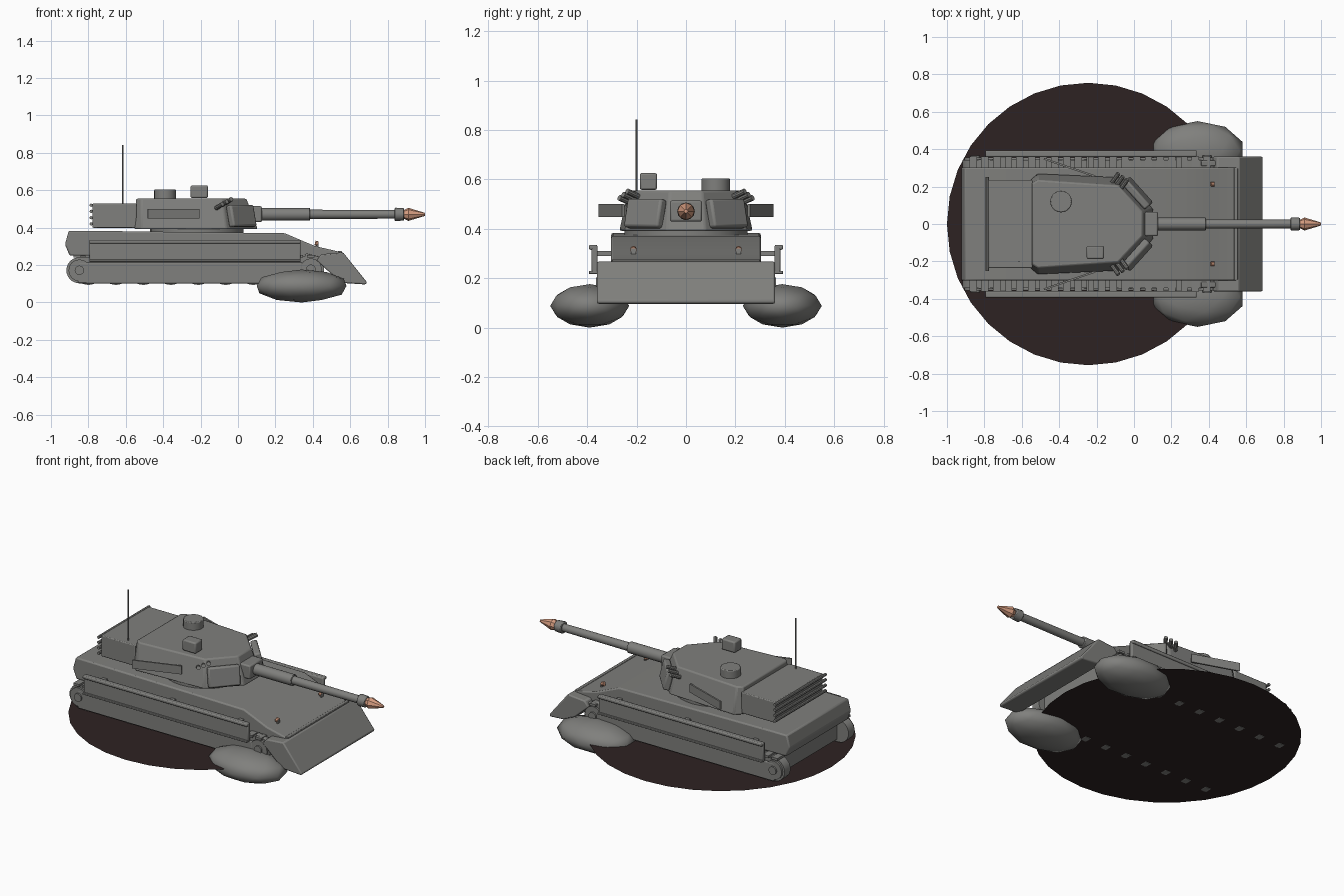
import bpy, bmesh, math
from mathutils import Vector, Matrix

if "Cube" in bpy.data.objects:
    bpy.data.objects.remove(bpy.data.objects["Cube"])


def material(name, rgb):
    m = bpy.data.materials.new(name)
    m.diffuse_color = (*rgb, 1)
    m.use_nodes = True
    m.node_tree.nodes["Principled BSDF"].inputs["Base Color"].default_value = m.diffuse_color
    return m


GREY = material("armour grey", (0.215, 0.215, 0.205))
DARK = material("dark ground disc", (0.027, 0.016, 0.016))
FLAME = material("pale orange", (0.68, 0.34, 0.22))


def finish(name, bm, mat=GREY, bevel=0.0, angle=35):
    bmesh.ops.recalc_face_normals(bm, faces=bm.faces[:])
    me = bpy.data.meshes.new(name)
    bm.to_mesh(me)
    bm.free()
    me.materials.append(mat)
    ob = bpy.data.objects.new(name, me)
    bpy.context.collection.objects.link(ob)
    bpy.ops.object.select_all(action='DESELECT')
    ob.select_set(True)
    bpy.context.view_layer.objects.active = ob
    bpy.ops.object.shade_smooth_by_angle(angle=math.radians(angle))
    if bevel:
        b = ob.modifiers.new("bevel", 'BEVEL')
        b.width, b.segments, b.limit_method = bevel, 2, 'ANGLE'
    return ob


def loft(name, ring_a, ring_b, **kw):
    """Closed solid between two matching rings."""
    bm = bmesh.new()
    a = [bm.verts.new(p) for p in ring_a]
    b = [bm.verts.new(p) for p in ring_b]
    n = len(a)
    bm.faces.new(a)
    bm.faces.new(b[::-1])
    for i in range(n):
        j = (i + 1) % n
        bm.faces.new((a[i], b[i], b[j], a[j]))
    return finish(name, bm, **kw)


def side_prism(name, pts, y0, y1, **kw):
    """Extrude an x-z profile along y."""
    return loft(name, [(x, y0, z) for x, z in pts], [(x, y1, z) for x, z in pts], **kw)


def box(name, centre, size, turn=0.0, tilt=0.0, bevel=0.006, **kw):
    bm = bmesh.new()
    m = (Matrix.Translation(centre) @ Matrix.Rotation(turn, 4, 'Z')
         @ Matrix.Rotation(tilt, 4, 'Y') @ Matrix.Diagonal((*size, 1)))
    bmesh.ops.create_cube(bm, size=1, matrix=m)
    return finish(name, bm, bevel=bevel, **kw)


def rod(name, a, b, r, r2=None, seg=16, **kw):
    a, b = Vector(a), Vector(b)
    bm = bmesh.new()
    m = Matrix.Translation((a + b) / 2) @ (b - a).to_track_quat('Z', 'Y').to_matrix().to_4x4()
    bmesh.ops.create_cone(bm, cap_ends=True, segments=seg, radius1=r,
                          radius2=r if r2 is None else r2, depth=(b - a).length, matrix=m)
    return finish(name, bm, **kw)


# Ground disc
bm = bmesh.new()
bmesh.ops.create_circle(bm, cap_ends=True, segments=32, radius=0.755,
                        matrix=Matrix.Translation((-0.245, 0, 0.097)))
finish("ground_disc", bm, DARK)

# Hull: sloped upper body and narrower lower body
side_prism("upper_hull", [(-0.90, 0.25), (-0.925, 0.31), (-0.905, 0.383), (-0.80, 0.383),
                          (0.25, 0.37), (0.41, 0.302), (0.555, 0.268), (0.52, 0.235)],
           -0.303, 0.303, bevel=0.008)
box("lower_hull", (-0.21, 0, 0.19), (1.26, 0.58, 0.15))
box("bow_strip", (0.545, 0, 0.268), (0.02, 0.60, 0.016), bevel=0.003)

# Front blade
side_prism("front_blade", [(0.42, 0.225), (0.445, 0.258), (0.562, 0.268), (0.69, 0.108),
                           (0.683, 0.096), (0.55, 0.105)], -0.36, 0.36, bevel=0.014)

# Tracks, wheels, skirts, puffs on both sides
rear, front, rad = (-0.848, 0.172), (0.39, 0.178), 0.07
track = [(rear[0] + rad * math.cos(math.radians(t)), rear[1] + rad * math.sin(math.radians(t)))
         for t in range(90, 271, 20)]
track += [(front[0] + rad * math.cos(math.radians(t)), front[1] + rad * math.sin(math.radians(t)))
          for t in range(-90, 91, 20)]
for s, side in ((-1, "right"), (1, "left")):
    side_prism(f"{side}_track", track, s * 0.285, s * 0.343)
    for i in range(21):
        box(f"{side}_track_link", (-0.86 + i * 0.0625, s * 0.325, 0.247), (0.04, 0.07, 0.014),
            bevel=0.0)
    for i in range(7):
        x = -0.8 + i * 0.147
        rod(f"{side}_road_wheel", (x, s * 0.30, 0.167), (x, s * 0.345, 0.167), 0.074)
    for tag, (x, z) in (("idler", rear), ("sprocket", front)):
        rod(f"{side}_{tag}", (x, s * 0.335, z), (x, s * 0.355, z), 0.058)
        rod(f"{side}_{tag}_hub", (x, s * 0.35, z), (x, s * 0.365, z), 0.025)
    box(f"{side}_track_guard", (-0.255, s * 0.347, 0.158), (1.20, 0.018, 0.112))
    box(f"{side}_skirt", (-0.23, s * 0.370, 0.275), (1.13, 0.024, 0.115))
    box(f"{side}_skirt_top_rail", (-0.23, s * 0.376, 0.325), (1.13, 0.034, 0.02))
    box(f"{side}_skirt_bottom_rail", (-0.23, s * 0.376, 0.223), (1.13, 0.034, 0.012), bevel=0.003)
    for x in (-0.7, -0.23, 0.24):
        box(f"{side}_skirt_bracket", (x, s * 0.33, 0.30), (0.03, 0.07, 0.02), bevel=0.0)
    box(f"{side}_blade_arm", (0.42, s * 0.325, 0.23), (0.13, 0.03, 0.035), tilt=0.25)
    box(f"{side}_lamp_post", (0.425, s * 0.213, 0.305), (0.01, 0.02, 0.03), bevel=0.0)
    rod(f"{side}_lamp", (0.412, s * 0.213, 0.318), (0.428, s * 0.213, 0.314), 0.013,
        seg=10, mat=FLAME)

    bm = bmesh.new()
    bmesh.ops.create_icosphere(bm, subdivisions=2, radius=1,
                               matrix=Matrix.Translation((0.34, s * 0.39, 0.088))
                               @ Matrix.Diagonal((0.252, 0.16, 0.088, 1)))
    finish(f"{side}_dust_puff", bm, angle=80)

# Turret body: lower skirt outline lofted to a slightly smaller roof
half = [(-0.555, 0.235), (-0.515, 0.27), (-0.06, 0.25), (0.105, 0.08)]
roof = [(-0.545, 0.215), (-0.515, 0.235), (-0.085, 0.205), (0.045, 0.065)]


def mirror_ring(pts, z):
    return [(x, y, z) for x, y in pts] + [(x, -y, z) for x, y in pts[::-1]]


loft("turret_body", mirror_ring(half, 0.392), mirror_ring(roof, 0.555), bevel=0.008)
rod("turret_ring", (-0.22, 0, 0.36), (-0.22, 0, 0.40), 0.25, seg=32)

# Turret bustle with rear rails
box("turret_bustle", (-0.66, 0, 0.464), (0.235, 0.47, 0.13), bevel=0.005)
for z in (0.42, 0.453, 0.487, 0.52):
    rod("bustle_rail", (-0.785, -0.25, z), (-0.785, 0.25, z), 0.009, seg=8)
rod("antenna", (-0.615, -0.2, 0.52), (-0.615, -0.2, 0.842), 0.004, seg=8)

# Roof fittings
rod("roof_hatch", (-0.39, 0.12, 0.55), (-0.39, 0.12, 0.604), 0.058, seg=24, bevel=0.005)
box("roof_sight", (-0.207, -0.152, 0.592), (0.092, 0.07, 0.068), bevel=0.008)

# Turret cheeks, side plates and smoke tubes
for s, side in ((-1, "right"), (1, "left")):
    box(f"{side}_cheek_plate", (0.018, s * 0.165, 0.462), (0.04, 0.185, 0.118),
        turn=s * math.radians(42), tilt=-0.22, bevel=0.01)
    box(f"{side}_side_plate", (-0.345, s * 0.302, 0.474), (0.29, 0.010, 0.052),
        turn=-s * math.radians(19), bevel=0.0)
    for k in range(3):
        x, y, z = -0.105 + 0.024 * k, 0.248 - 0.016 * k, 0.512 + 0.013 * k
        rod(f"{side}_smoke_tube", (x - 0.012, s * (y - 0.025), z - 0.008),
            (x + 0.022, s * (y + 0.022), z + 0.014), 0.012, seg=10)

# Gun: mantlet, sleeve, barrel, brake and flash
box("gun_mantlet", (0.085, 0, 0.472), (0.085, 0.13, 0.085), bevel=0.008)
rod("barrel_sleeve", (0.10, 0, 0.471), (0.385, 0, 0.471), 0.034, seg=20, bevel=0.003)
rod("barrel", (0.38, 0, 0.471), (0.845, 0, 0.471), 0.025, 0.023, seg=20)
rod("muzzle_brake", (0.838, 0, 0.471), (0.888, 0, 0.471), 0.036, 0.033, seg=12, bevel=0.004)
rod("muzzle_flash", (0.885, 0, 0.471), (0.912, 0, 0.471), 0.022, 0.035, seg=8, mat=FLAME, angle=25)
rod("muzzle_flash_tip", (0.911, 0, 0.471), (1.0, 0, 0.471), 0.035, 0.008, seg=8, mat=FLAME, angle=25)
